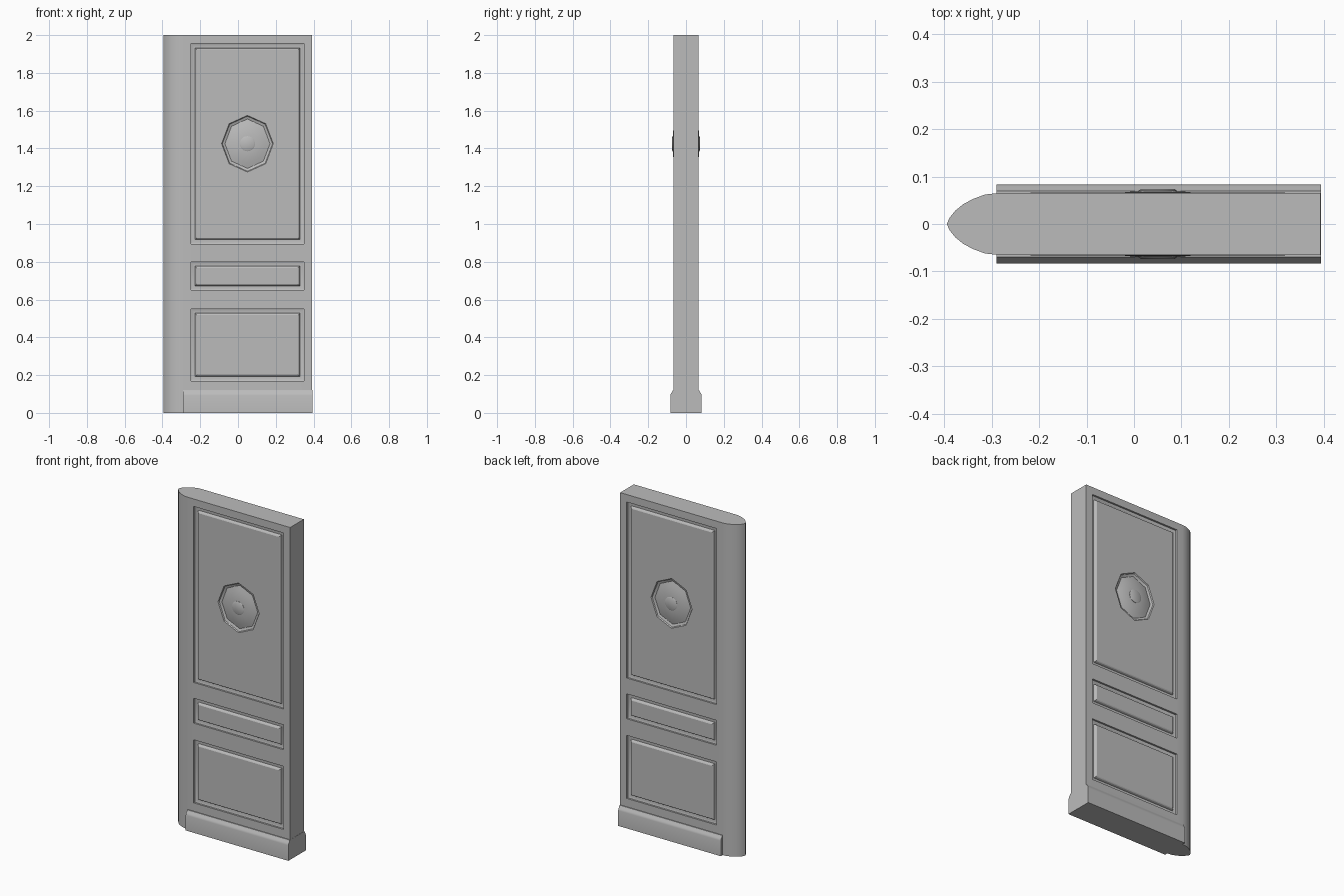
import bpy, bmesh, math
from mathutils import Vector

cube = bpy.data.objects.get("Cube")
if cube:
    bpy.data.objects.remove(cube, do_unlink=True)

mat = bpy.data.materials.new("warm_grey_paint")
mat.use_nodes = True
GREY = (0.5, 0.5, 0.5, 1)
mat.diffuse_color = GREY
mat.node_tree.nodes["Principled BSDF"].inputs["Base Color"].default_value = GREY

RIGHT, NOSE, FACE, TOP = 0.393, -0.29, 0.065, 2.0


def rect(x0, x1, z0, z1, depth):
    return [(x0, -depth, z0), (x1, -depth, z0), (x1, -depth, z1), (x0, -depth, z1)]


def oval(rx, rz, sides, depth):
    steps = [2 * math.pi * i / sides for i in range(sides)]
    return [(0.05 + rx * math.cos(a), -depth, 1.425 + rz * math.sin(a)) for a in steps]


def loop(bm, points):
    return [bm.verts.new(p) for p in points]


def strip(bm, a, b, closed=True):
    n = len(a)
    for i in range(n if closed else n - 1):
        j = (i + 1) % n
        bm.faces.new((a[i], a[j], b[j], b[i]))


def fill(bm, loops):
    """Fill the area inside the first loop, leaving the others as holes."""
    edges = []
    for ring in loops:
        for i, v in enumerate(ring):
            w = ring[(i + 1) % len(ring)]
            edges.append(bm.edges.get((v, w)) or bm.edges.new((v, w)))
    bmesh.ops.triangle_fill(bm, edges=edges, use_beauty=True, normal=Vector((0, -1, 0)))


def finish(bm, name):
    """Turn the front half into an object, mirrored to the back."""
    bmesh.ops.remove_doubles(bm, verts=bm.verts, dist=0.0001)
    me = bpy.data.meshes.new(name)
    bm.to_mesh(me)
    bm.free()
    me.materials.append(mat)
    obj = bpy.data.objects.new(name, me)
    bpy.context.collection.objects.link(obj)
    mod = obj.modifiers.new("front_to_back", 'MIRROR')
    mod.use_axis = (False, True, False)
    bpy.ops.object.select_all(action='DESELECT')
    obj.select_set(True)
    bpy.context.view_layer.objects.active = obj
    bpy.ops.object.modifier_apply(modifier=mod.name)
    bm = bmesh.new()
    bm.from_mesh(me)
    bmesh.ops.recalc_face_normals(bm, faces=bm.faces)
    bm.to_mesh(me)
    bm.free()
    bpy.ops.object.shade_smooth_by_angle(angle=math.radians(28))


# Door leaf: half outline with a rounded nose on one edge
leaf = bmesh.new()
outline = [(-0.395, 0), (-0.389, -0.013), (-0.377, -0.028), (-0.36, -0.042),
           (-0.339, -0.053), (-0.315, -0.062), (NOSE, -FACE),
           (RIGHT, -FACE), (RIGHT, 0)]
low = loop(leaf, [(x, y, 0) for x, y in outline])
high = loop(leaf, [(x, y, TOP) for x, y in outline])
leaf.faces.new(low)
leaf.faces.new(high)
strip(leaf, low[:7], high[:7], closed=False)
strip(leaf, low[7:], high[7:], closed=False)

# Moulded panels: (inset, depth) steps from the face down and up to the field
MOULDING = [(0, FACE), (0, 0.054), (0.008, 0.051), (0.022, 0.051),
            (0.024, 0.058), (0.027, 0.063), (0.032, 0.066)]
panel_openings, fields = [], []
for z0, z1 in [(0.17, 0.55), (0.65, 0.80), (0.895, 1.955)]:
    rings = [loop(leaf, rect(-0.25 + i, 0.35 - i, z0 + i, z1 - i, d)) for i, d in MOULDING]
    for a, b in zip(rings, rings[1:]):
        strip(leaf, a, b)
    panel_openings.append(rings[0])
    fields.append(rings[-1])
fill(leaf, [[low[6], low[7], high[7], high[6]]] + panel_openings)

# Carved octagonal rosette in the top panel
ROSETTE = [(1, 0.066), (0.97, 0.060), (0.87, 0.054), (0.7, 0.061),
           (0.5, 0.067), (0.28, 0.070)]
rings = [loop(leaf, oval(0.137 * s, 0.15 * s, 8, d)) for s, d in ROSETTE]
for a, b in zip(rings, rings[1:]):
    strip(leaf, a, b)
leaf.faces.new(rings[-1])
for field in fields[:2]:
    leaf.faces.new(field)
fill(leaf, [fields[2], rings[0]])
finish(leaf, "door_leaf")

# Round button in the middle of the rosette
button = bmesh.new()
rings = [loop(button, oval(r, r, 24, d)) for r, d in [(0.04, 0.064), (0.04, 0.071), (0.034, 0.074)]]
for a, b in zip(rings, rings[1:]):
    strip(button, a, b)
button.faces.new(rings[-1])
finish(button, "rosette_button")

# Kick board along the foot with a moulded top edge
board = bmesh.new()
profile = [(0, 0), (-0.083, 0), (-0.083, 0.092), (-0.08, 0.103),
           (-0.074, 0.110), (-0.070, 0.120), (-0.06, 0.120), (0, 0.120)]
ends = [loop(board, [(x, y, z) for y, z in profile]) for x in (NOSE, RIGHT + 0.001)]
strip(board, ends[0][:-1], ends[1][:-1], closed=False)
strip(board, ends[0][-2:], ends[1][-2:], closed=False)
for end in ends:
    board.faces.new(end)
finish(board, "kick_board")
